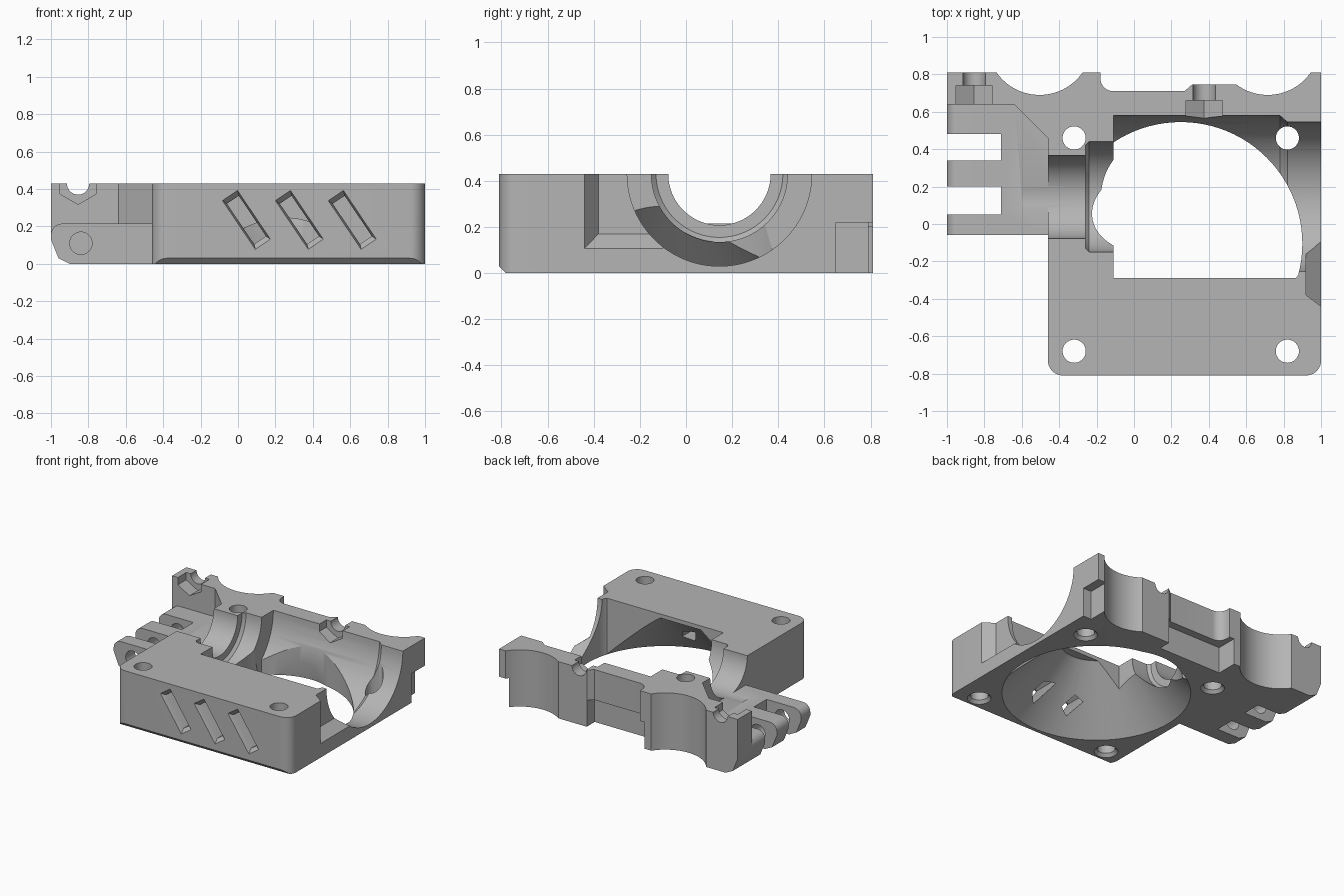
import bpy, bmesh
from math import sin, cos, pi, radians
from mathutils import Matrix, Vector

old = bpy.data.objects.get("Cube")
if old:
    bpy.data.objects.remove(old, do_unlink=True)

grey = bpy.data.materials.new("plain grey")
grey.use_nodes = True
grey.diffuse_color = (0.46, 0.46, 0.46, 1)
grey.node_tree.nodes["Principled BSDF"].inputs["Base Color"].default_value = (0.46, 0.46, 0.46, 1)

TOP, AXIS_Y = 0.43, 0.145
FAN = Vector((0.25, -0.105))


def finish(name, bm):
    bmesh.ops.recalc_face_normals(bm, faces=bm.faces)
    mesh = bpy.data.meshes.new(name)
    bm.to_mesh(mesh)
    bm.free()
    obj = bpy.data.objects.new(name, mesh)
    bpy.context.collection.objects.link(obj)
    mesh.materials.append(grey)
    return obj


def loft(name, first, second):
    """Closed solid between two matching rings of points."""
    bm = bmesh.new()
    a = [bm.verts.new(p) for p in first]
    b = [bm.verts.new(p) for p in second]
    n = len(a)
    bm.faces.new(a)
    bm.faces.new(b)
    for i in range(n):
        j = (i + 1) % n
        bm.faces.new((a[i], a[j], b[j], b[i]))
    return finish(name, bm)


def prism_z(name, pts, z0, z1):
    return loft(name, [(x, y, z0) for x, y in pts], [(x, y, z1) for x, y in pts])


def prism_y(name, pts, y0, y1):
    return loft(name, [(x, y0, z) for x, z in pts], [(x, y1, z) for x, z in pts])


def prism_x(name, pts, x0, x1):
    return loft(name, [(x0, y, z) for y, z in pts], [(x1, y, z) for y, z in pts])


def box(name, x0, x1, y0, y1, z0, z1):
    return prism_z(name, [(x0, y0), (x1, y0), (x1, y1), (x0, y1)], z0, z1)


def arc(cx, cy, r, a0=0, a1=360, n=64):
    """Arc points; a full circle leaves out the repeated end."""
    steps = n if a1 - a0 == 360 else n + 1
    return [(cx + r * cos(radians(a0 + (a1 - a0) * i / n)),
             cy + r * sin(radians(a0 + (a1 - a0) * i / n))) for i in range(steps)]


def cone_z(name, cx, cy, z0, r0, z1, r1, n=96):
    return loft(name, [(x, y, z0) for x, y in arc(cx, cy, r0, n=n)],
                [(x, y, z1) for x, y in arc(cx, cy, r1, n=n)])


def combine(obj, other, operation="DIFFERENCE"):
    mod = obj.modifiers.new(other.name, "BOOLEAN")
    mod.operation, mod.object, mod.solver = operation, other, "EXACT"
    bpy.context.view_layer.objects.active = obj
    bpy.ops.object.modifier_apply(modifier=mod.name)
    bpy.data.objects.remove(other, do_unlink=True)


# Main block, with rounded front corners and a rear ear
outline = (arc(-0.38, -0.73, 0.08, 180, 270, 10) + arc(0.92, -0.73, 0.08, 270, 360, 10)[:11]
           + [(1, 0.81), (-1, 0.81), (-1, 0.64), (-0.64, 0.64), (-0.46, 0.46)])
# the second arc stops at the right-hand face
body = prism_z("housing_body", outline, 0, TOP)

# Hinge arm with three fingers
arm = prism_y("hinge_arm", [(-0.4, 0), (-1, 0)] + arc(-0.94, 0.155, 0.06, 90, 180, 8)[::-1]
              + [(-0.4, 0.215)], -0.06, 0.66)
combine(body, arm, "UNION")

cutters = []
for y0, y1 in ((0.05, 0.2), (0.34, 0.48)):
    cutters.append(box("finger_slot", -1.1, -0.71, y0, y1, -0.1, 0.3))
cutters.append(prism_y("hinge_pin_hole", arc(-0.84, 0.11, 0.06, n=32), -0.2, 0.6))
cutters.append(prism_y("hinge_under_cut", [(-1.1, 0.13), (-1, 0.13), (-0.96, 0.03),
                                           (-0.9, 0), (-0.9, -0.1), (-1.1, -0.1)], -0.2, 0.9))
cutters.append(prism_x("front_chamfer", [(-0.84, 0.06), (-0.75, -0.03), (-0.84, -0.03)], -0.6, 1.1))

# Stepped bore along the length
for x0, x1, r0, r1 in ((-0.6, -0.2, 0.222, 0.222), (-0.26, -0.24, 0.275, 0.295),
                       (-0.24, 0, 0.295, 0.295), (-0.11, 0.78, 0.435, 0.435),
                       (0.78, 0.82, 0.435, 0.4), (0.82, 1.1, 0.4, 0.4)):
    cutters.append(loft("bore_step", [(x0, y, z) for y, z in arc(AXIS_Y, TOP, r0, n=96)],
                        [(x1, y, z) for y, z in arc(AXIS_Y, TOP, r1, n=96)]))

# Round opening below, sloping up under the front deck
cutters.append(cone_z("fan_cone", FAN.x, FAN.y, -0.02, 0.67, 0.4, 0.25))
cutters.append(cone_z("inner_cone", 0.22, AXIS_Y, -0.02, 0.42, 0.5, 0.34))
clipped = []
for x, y in arc(FAN.x, FAN.y, 0.65, n=96):
    p = (max(x, -0.11), max(y, -0.29))
    if not clipped or (Vector(p) - Vector(clipped[-1])).length > 1e-4:
        clipped.append(p)
cutters.append(prism_z("fan_opening", clipped, -0.1, 0.6))

# Screw holes, lightly countersunk underneath
for x in (-0.32, 0.82):
    for y in (-0.68, 0.46):
        cutters.append(cone_z("screw_hole", x, y, -0.1, 0.062, 0.6, 0.062, 32))
        cutters.append(cone_z("screw_countersink", x, y, -0.02, 0.1, 0.025, 0.06, 32))

# Rear scallops and recesses
for x in (-0.505, 0.715):
    cutters.append(cone_z("rear_scallop", x, 0.97, -0.1, 0.28, 0.6, 0.28, 96))
cutters.append(prism_z("rear_recess", [(-0.18, 0.9)] + arc(-0.11, 0.78, 0.07, 180, 270, 8)
                       + [(0.27, 0.71), (0.31, 0.745), (0.6, 0.745), (0.6, 0.9)], -0.1, 0.6))
cutters.append(box("rear_under_recess", -0.22, 0.31, 0.65, 0.9, -0.1, 0.2))
cutters.append(box("corner_under_recess", 0.93, 1.1, 0.65, 0.9, -0.1, 0.22))

# Nut traps with bolt channels in the rear wall
for x, y0, y1 in ((-0.855, 0.6, 0.74), (0.375, 0.5, 0.66)):
    cutters.append(prism_y("nut_trap", arc(x, TOP, 0.112, 30, 390, 6), y0, y1))
    cutters.append(prism_y("bolt_channel", arc(x, TOP, 0.06, n=32), y0, 0.9))

# Bevelled pocket beside the open end
pocket = lambda x, y, z: [(x, y, z), (x, -0.1, z), (x, -0.1, 0.6), (x, y, 0.6)]
cutters.append(loft("side_pocket", pocket(0.92, -0.38, 0.17), pocket(1.01, -0.4475, 0.099)))

# Three slanted vents with flared mouths
for i in range(3):
    centre = Vector((0.045 + 0.283 * i, 0, 0.235))
    turn = Matrix.Rotation(radians(56), 3, "Y")

    def ring(half_len, half_wid, y):
        return [centre + turn @ Vector((sx * half_len, 0, sz * half_wid)) + Vector((0, y, 0))
                for sx, sz in ((-1, -1), (1, -1), (1, 1), (-1, 1))]
    cutters.append(loft("vent_slot", ring(0.13, 0.038, -0.9), ring(0.13, 0.038, -0.51)))
    cutters.append(loft("vent_flare", ring(0.165, 0.052, -0.82), ring(0.125, 0.036, -0.77)))

for cutter in cutters:
    combine(body, cutter)

# Smooth curved walls, crisp edges
for o in bpy.context.selected_objects:
    o.select_set(False)
body.select_set(True)
bpy.context.view_layer.objects.active = body
bpy.ops.object.shade_smooth_by_angle(angle=radians(25))
